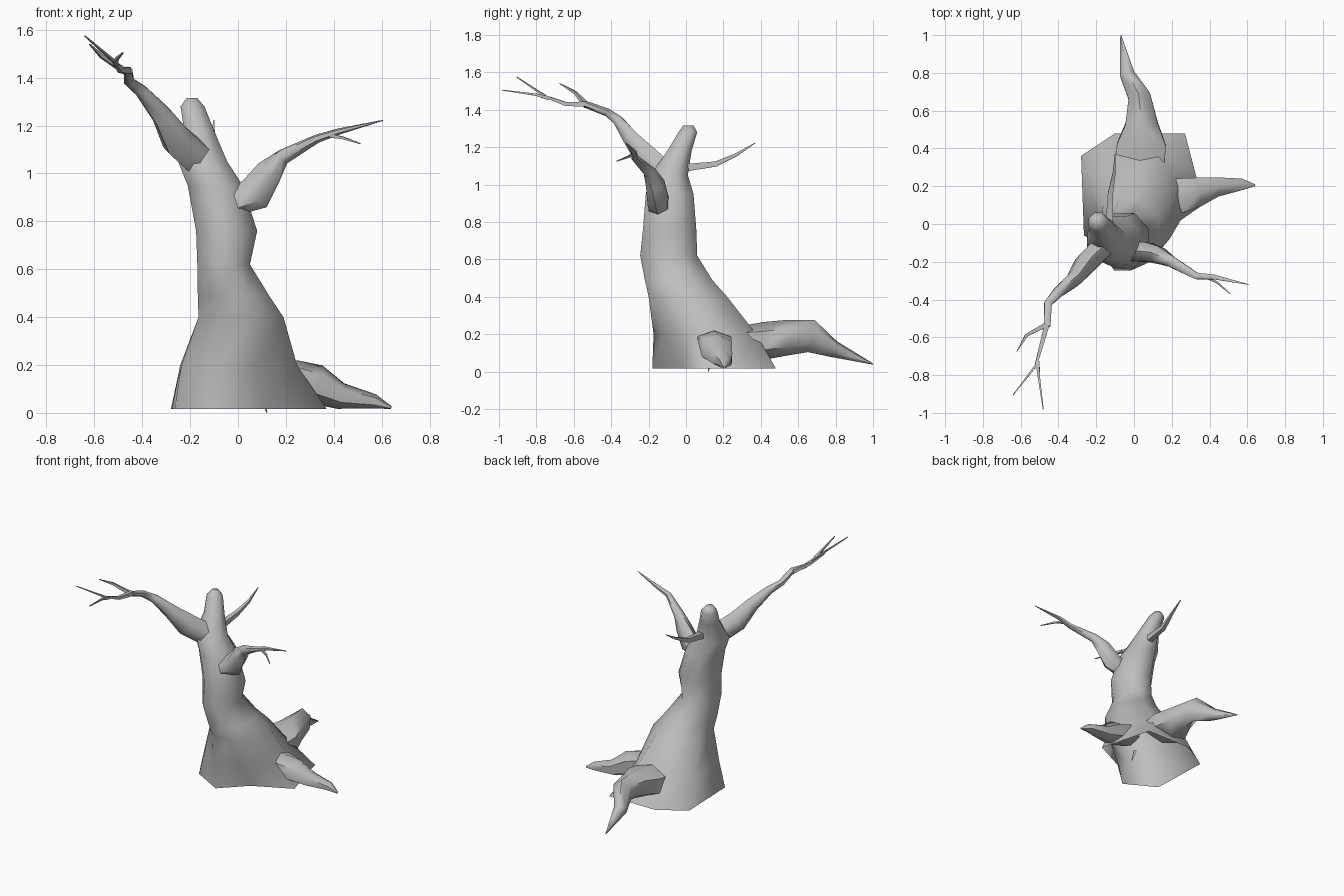
import bpy, math
from mathutils import Vector

cube = bpy.data.objects.get("Cube")
if cube:
    bpy.data.objects.remove(cube)

bark = bpy.data.materials.new("grey_bark")
bark.use_nodes = True
colour = (0.52, 0.52, 0.52, 1)
bark.diffuse_color = colour
bark.node_tree.nodes["Principled BSDF"].inputs["Base Color"].default_value = colour


def loft(name, rings, angle=60):
    """Skin equal-sized rings of points; open at the start, capped at the end."""
    n = len(rings[0])
    verts = [p for ring in rings for p in ring]
    faces = [tuple(range(len(verts) - n, len(verts)))]
    for i in range(len(rings) - 1):
        for k in range(n):
            a, b = i * n + k, i * n + (k + 1) % n
            faces.append((a, b, b + n, a + n))
    mesh = bpy.data.meshes.new(name)
    mesh.from_pydata(verts, [], faces)
    mesh.materials.append(bark)
    obj = bpy.data.objects.new(name, mesh)
    bpy.context.collection.objects.link(obj)
    bpy.ops.object.select_all(action='DESELECT')
    obj.select_set(True)
    bpy.context.view_layer.objects.active = obj
    bpy.ops.object.shade_smooth_by_angle(angle=math.radians(angle))


def limb(name, stations, sides=6):
    """Tapering tube; each station is (centre, side radius, upward radius)."""
    pts = [Vector(s[0]) for s in stations]
    rings = []
    for i, (_, side_r, up_r) in enumerate(stations):
        along = (pts[min(i + 1, len(pts) - 1)] - pts[max(i - 1, 0)]).normalized()
        side = along.cross(Vector((0, 0, 1))).normalized()
        up = side.cross(along)
        ring = []
        for k in range(sides):
            t = 2 * math.pi * (k + 0.5) / sides
            p = pts[i] + side * side_r * math.cos(t) + up * up_r * math.sin(t)
            p.z = max(p.z, 0)
            ring.append(p)
        rings.append(ring)
    loft(name, rings)


def twig(name, path, start, end=0.003):
    last = len(path) - 1
    radii = [start + (end - start) * i / last for i in range(last + 1)]
    limb(name, [(p, r, r) for p, r in zip(path, radii)], 4)


# Trunk: flared eight-sided foot, then rings given as z, x range, y range, share of foot shape
foot = [(.33, .25), (.27, .48), (-.10, .48), (-.28, .36),
        (-.265, -.06), (-.05, -.18), (.11, -.02), (.37, .105)]
rings = [[Vector((x, y, .017)) for x, y in foot]]
levels = [
    (.20, -.22, .18, -.17, .32, .35), (.40, -.165, .19, -.20, .22, 0),
    (.49, -.168, .13, -.22, .14, 0), (.62, -.17, .05, -.245, .06, 0),
    (.76, -.175, .08, -.23, .055, 0), (.95, -.21, .02, -.215, .04, 0),
    (1.05, -.25, -.045, -.19, .01, 0), (1.18, -.225, -.10, -.10, .03, 0),
    (1.28, -.24, -.14, -.04, .06, 0), (1.315, -.215, -.17, -.015, .04, 0),
]
grow = 1 / math.cos(math.pi / 8)
for z, x0, x1, y0, y1, share in levels:
    ring = []
    for k in range(8):
        t = math.pi * (k + 0.5) / 4
        p = Vector(((x0 + x1) / 2 + (x1 - x0) / 2 * grow * math.cos(t),
                    (y0 + y1) / 2 + (y1 - y0) / 2 * grow * math.sin(t), z))
        ring.append(p.lerp(Vector((*foot[k], z)), share))
    rings.append(ring)
loft("trunk", rings, 80)

# Large right branch with its forked twigs
limb("right_branch", [
    ((-.165, -.12, 1.06), .065, .075), ((-.255, -.21, 1.14), .065, .075),
    ((-.315, -.29, 1.24), .045, .05), ((-.40, -.36, 1.34), .032, .03),
    ((-.455, -.42, 1.385), .023, .022), ((-.46, -.54, 1.43), .02, .018)])
twig("right_upper_twig", [(-.46, -.53, 1.42), (-.57, -.59, 1.49), (-.62, -.675, 1.54)], .018)
twig("right_long_twig", [(-.46, -.53, 1.43), (-.49, -.64, 1.43),
                         (-.52, -.75, 1.47), (-.64, -.905, 1.575)], .02)
twig("right_end_twig", [(-.51, -.73, 1.46), (-.505, -.80, 1.48), (-.48, -.985, 1.505)], .015)

# Left branch with a side twig
limb("left_branch", [
    ((-.01, -.145, .88), .06, .055), ((.07, -.15, .915), .06, .075),
    ((.13, -.165, 1.005), .05, .06), ((.19, -.195, 1.07), .035, .033),
    ((.33, -.275, 1.145), .02, .018), ((.42, -.28, 1.175), .015, .013),
    ((.605, -.32, 1.222), .002, .002)])
twig("left_side_twig", [(.38, -.28, 1.16), (.44, -.31, 1.148), (.51, -.37, 1.125)], .012)

# Back branch
twig("back_branch", [(-.13, 0, 1.09), (-.125, .16, 1.11), (-.105, .27, 1.16),
                     (-.10, .37, 1.222)], .028)

# Roots
limb("back_root", [
    ((.03, .33, .165), .15, .085), ((.04, .42, .165), .15, .10),
    ((.04, .53, .18), .10, .095), ((.03, .67, .19), .068, .088),
    ((-.035, .79, .12), .045, .045), ((-.07, 1.0, .04), .003, .003)])
limb("left_root", [
    ((.15, .14, .16), .10, .06), ((.24, .15, .155), .105, .065),
    ((.32, .165, .12), .09, .085), ((.43, .195, .07), .06, .055),
    ((.57, .21, .048), .035, .03), ((.64, .205, .022), .006, .006)])
twig("root_nub", [(.10, .13, .08), (.12, .12, .002)], .012)
